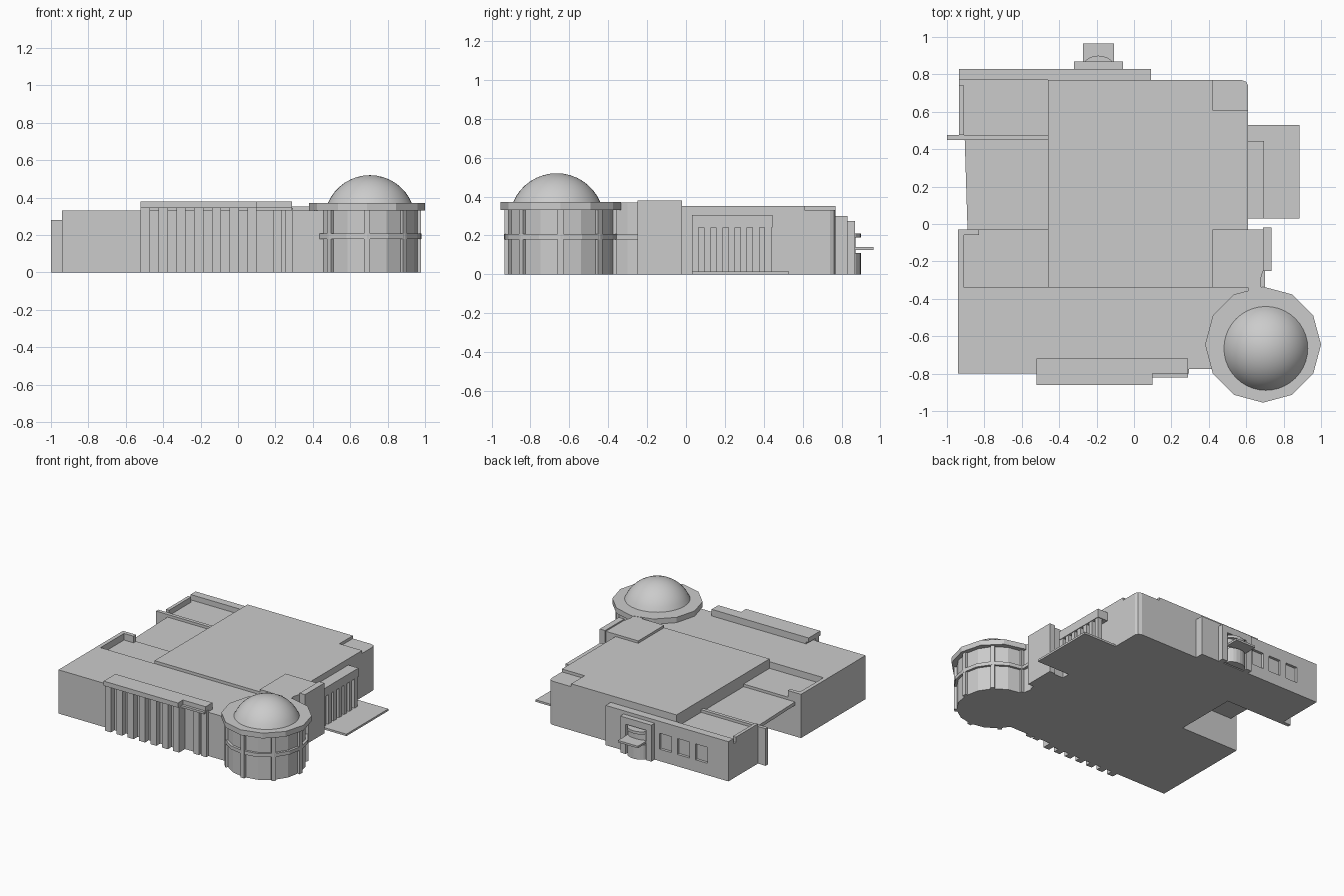
import bpy, bmesh
from math import sin, cos, pi, radians, asin

if "Cube" in bpy.data.objects:
    bpy.data.objects.remove(bpy.data.objects["Cube"])


def finish(name, bm):
    bmesh.ops.recalc_face_normals(bm, faces=bm.faces)
    me = bpy.data.meshes.new(name)
    bm.to_mesh(me)
    bm.free()
    ob = bpy.data.objects.new(name, me)
    bpy.context.collection.objects.link(ob)
    return ob


def prism(name, pts, z0, z1):
    bm = bmesh.new()
    face = bm.faces.new([bm.verts.new((x, y, z0)) for x, y in pts])
    ext = bmesh.ops.extrude_face_region(bm, geom=[face])
    verts = [v for v in ext["geom"] if isinstance(v, bmesh.types.BMVert)]
    bmesh.ops.translate(bm, verts=verts, vec=(0, 0, z1 - z0))
    if not any(len(f.verts) == len(pts) and all(abs(v.co.z - z0) < 1e-6 for v in f.verts) for f in bm.faces):
        bm.faces.new([v for v in bm.verts if abs(v.co.z - z0) < 1e-6][:len(pts)])
    return finish(name, bm)


def box(name, x0, x1, y0, y1, z0, z1):
    return prism(name, [(x0, y0), (x1, y0), (x1, y1), (x0, y1)], z0, z1)


def ngon(cx, cy, r, n, start=0.0):
    return [(cx + r * cos(start + 2 * pi * i / n), cy + r * sin(start + 2 * pi * i / n)) for i in range(n)]


# Main hall with rounded back corner and slightly raised roof
prism("main_hall", [(-.46, -.34), (.61, -.34), (.61, .74), (.60, .76), (.575, .77), (-.46, .77)], 0, .33)
prism("main_roof", [(-.46, -.34), (.61, -.34), (.61, .61), (.42, .61), (.42, .77), (-.46, .77)], .33, .352)

# Front wing
prism("front_wing", [(-.94, -.80), (.10, -.80), (.10, -.775), (.61, -.775), (.61, -.34), (-.94, -.34)], 0, .33)

# Front colonnade and its cornice
box("front_cornice_soffit", -.50, .29, -.82, -.72, .33, .347)
prism("front_cornice", [(-.52, -.86), (.10, -.86), (.10, -.80), (.29, -.80), (.29, -.72), (-.52, -.72)], .345, .38)
for i in range(7):
    x = -.52 + i * .095
    box(f"front_column_{i}", x, x + .05, -.845, -.80, 0, .345)
for i, x in enumerate((.19, .25)):
    box(f"entry_pier_{i}", x, x + .045, -.80, -.775, 0, .345)

# Left terrace with corner parapet
box("left_terrace", -.94, -.46, -.34, -.03, 0, .28)
prism("left_parapet", [(-.94, -.34), (-.91, -.34), (-.91, -.06), (-.83, -.06), (-.83, -.03), (-.94, -.03)], .28, .33)

# Open carport roof and its fin wall
prism("carport_roof", [(-.89, -.03), (-.46, -.03), (-.46, .45), (-.905, .45)], .235, .26)
box("carport_fin_wall", -1.0, -.46, .45, .477, 0, .28)

# Back left wing with parapet
box("back_wing", -.935, -.46, .477, .77, 0, .26)
box("back_wing_parapet", -.935, -.91, .477, .74, .26, .30)
back_wall = box("back_wall", -.935, .09, .77, .83, 0, .30)

# Recessed windows in the back wall
for x in (-.46, -.61, -.76):
    cutter = box("window_cutter", x, x + .10, .81, .90, .09, .21)
    cutter.hide_render = True
    mod = back_wall.modifiers.new("window", "BOOLEAN")
    mod.object = cutter
    mod.solver = "EXACT"
    bpy.context.view_layer.objects.active = back_wall
    bpy.ops.object.modifier_apply(modifier=mod.name)
    bpy.data.objects.remove(cutter)

# Back entrance: frame, curved bay and canopy
for i, x in enumerate((-.32, -.105)):
    box(f"back_frame_side_{i}", x, x + .045, .83, .87, 0, .275)
box("back_frame_top", -.275, -.105, .83, .87, .225, .275)
arc = [(-.19 + .083 * cos(pi * i / 10), .84 + .06 * sin(pi * i / 10)) for i in range(11)]
prism("curved_bay_lower", arc, 0, .11)
prism("curved_bay_upper", [(x, .84 + (y - .84) * .55) for x, y in arc], .11, .21)
prism("curved_bay_lintel", arc, .19, .21)
box("back_canopy", -.273, -.107, .83, .965, .125, .14)

# Right side entrance: raised block, fin and neck toward the tower
box("side_block", .42, .61, -.34, -.03, .352, .37)
prism("side_neck", [(.61, -.40), (.69, -.40), (.675, -.30), (.69, -.25), (.69, -.03), (.61, -.03)], 0, .37)
box("side_fin", .69, .735, -.25, -.02, 0, .38)
box("neck_band", .66, .70, -.36, -.25, .18, .205)

# Right portico with columns and a terrace slab
box("side_beam", .61, .695, .03, .445, .24, .305)
for i in range(7):
    y = .03 + i * .0625
    box(f"side_column_{i}", .655, .69, y, y + .035, .012, .24)
box("side_terrace", .61, .885, .03, .53, 0, .015)

# Corner tower
cx, cy = .69, -.645
prism("tower_body", ngon(cx, cy, .272, 16), 0, .335)
prism("tower_middle_band", ngon(cx, cy, .29, 16), .18, .207)
prism("tower_roof", ngon(cx, cy, .31, 12), .332, .372)
for i in range(8):
    a = radians(45 * i)
    ux, uy = cos(a), sin(a)
    quad = [(cx + ux * r - uy * w, cy + uy * r + ux * w)
            for r, w in ((.25, -.015), (.288, -.015), (.288, .015), (.25, .015))]
    prism(f"tower_column_{i}", quad, 0, .335)

# Smooth dome cap on the tower
R, edge = .244, .225
bm = bmesh.new()
rings, n, a0 = 8, 40, asin(.225 / .244)
prev = None
top = bm.verts.new((.705, -.665, .52))
for k in range(1, rings + 1):
    a = a0 * k / rings
    ring = [bm.verts.new((x, y, .52 - R + R * cos(a))) for x, y in ngon(.705, -.665, R * sin(a), n)]
    for j in range(n):
        q = (j + 1) % n
        bm.faces.new([top, ring[j], ring[q]] if prev is None else [prev[j], ring[j], ring[q], prev[q]])
    prev = ring
for f in bm.faces:
    f.smooth = True
finish("dome", bm)
